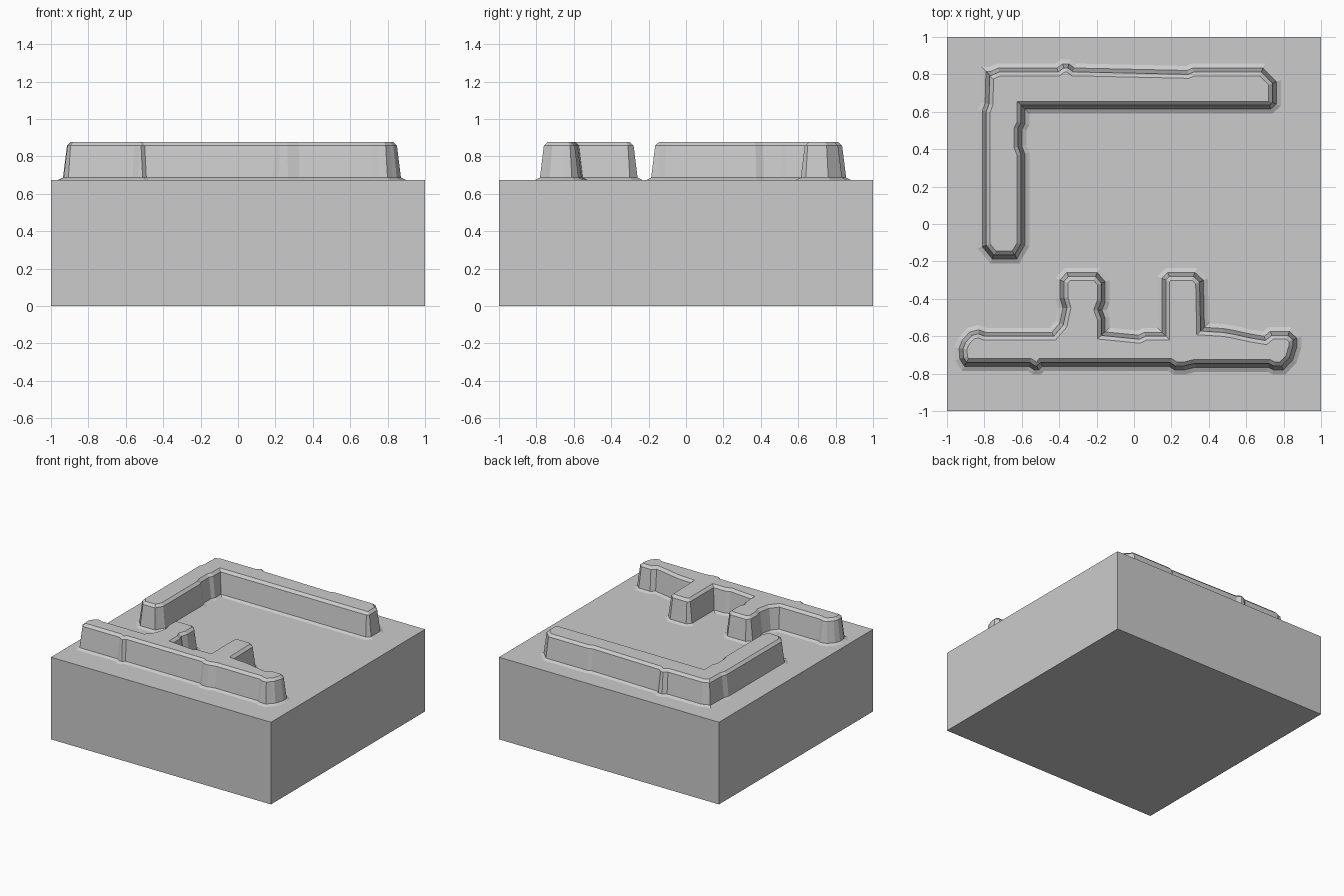
import bpy
import bmesh
from mathutils import Vector

default_cube = bpy.data.objects.get("Cube")
if default_cube:
    bpy.data.objects.remove(default_cube, do_unlink=True)

GROUND = 0.675

# Single stone grey
stone = bpy.data.materials.new("stone_grey")
stone.use_nodes = True
grey = (0.6, 0.6, 0.6, 1)
stone.diffuse_color = grey
stone.node_tree.nodes["Principled BSDF"].inputs["Base Color"].default_value = grey


def finish(name, bm):
    """Turn a bmesh into a named, coloured object."""
    bmesh.ops.recalc_face_normals(bm, faces=bm.faces)
    mesh = bpy.data.meshes.new(name)
    bm.to_mesh(mesh)
    bm.free()
    mesh.materials.append(stone)
    obj = bpy.data.objects.new(name, mesh)
    bpy.context.collection.objects.link(obj)
    return obj


def inset(points, distance):
    """Move a counter-clockwise outline inward with mitred corners."""
    result = []
    for i, point in enumerate(points):
        before = (point - points[i - 1]).normalized()
        after = (points[(i + 1) % len(points)] - point).normalized()
        n1 = Vector((-before.y, before.x))
        n2 = Vector((-after.y, after.x))
        result.append(point + (n1 + n2) * distance / max(1 + n1.dot(n2), 0.5))
    return result


def wall(name, outline):
    """Battered wall with a flared foot and a chamfered crest."""
    points = [Vector(p) for p in outline]
    bm = bmesh.new()
    rings = []
    # Foot, wall base, wall top, crest: inset and height
    for distance, height in ((0, 0), (0.024, 0.012), (0.045, 0.182), (0.066, 0.202)):
        rings.append([bm.verts.new((p.x, p.y, GROUND + height))
                      for p in inset(points, distance)])
    count = len(points)
    for low, high in zip(rings, rings[1:]):
        for i in range(count):
            j = (i + 1) % count
            bm.faces.new((low[i], low[j], high[j], high[i]))
    bm.faces.new(rings[-1])
    return finish(name, bm)


# Square block
bm = bmesh.new()
bmesh.ops.create_cube(bm, size=1)
bmesh.ops.scale(bm, verts=bm.verts, vec=(2, 2, GROUND))
bmesh.ops.translate(bm, verts=bm.verts, vec=(0, 0, GROUND / 2))
finish("ground_block", bm)

# L-shaped wall along the back and right side
wall("corner_wall", [
    (-.77, -.21), (-.61, -.21), (-.59, -.17), (-.56, -.12), (-.56, .38),
    (-.575, .42), (-.575, .5), (-.56, .53), (-.56, .59), (.74, .59),
    (.785, .63), (.785, .77), (.7, .858), (.31, .858), (.28, .845),
    (-.31, .858), (-.34, .88), (-.39, .88), (-.42, .858), (-.73, .858),
    (-.77, .84), (-.815, .84), (-.82, .65), (-.835, .61), (-.835, -.13)])

# Front wall with two buttresses pointing inward
wall("buttressed_front_wall", [
    # outer face
    (-.92, -.785), (-.57, -.785), (-.54, -.805), (-.5, -.805), (-.48, -.785),
    (.18, -.785), (.21, -.805), (.27, -.805), (.33, -.79), (.71, -.79),
    (.74, -.805), (.81, -.805), (.845, -.765),
    # left end
    (.87, -.74), (.895, -.66), (.895, -.6), (.84, -.55),
    # stepped inner face
    (.72, -.55), (.69, -.575), (.63, -.565), (.54, -.545), (.48, -.535),
    (.4, -.53),
    # left buttress
    (.395, -.29), (.335, -.235), (.17, -.235), (.125, -.28), (.125, -.555),
    # gap between the buttresses
    (.05, -.555), (.02, -.57), (-.13, -.555),
    # right buttress
    (-.13, -.5), (-.145, -.46), (-.13, -.42), (-.13, -.3), (-.185, -.235),
    (-.37, -.235), (-.42, -.29), (-.42, -.4), (-.405, -.45), (-.42, -.52),
    # inner face and right end
    (-.45, -.555), (-.79, -.555), (-.83, -.54), (-.89, -.555), (-.94, -.61),
    (-.96, -.66), (-.955, -.73)])
